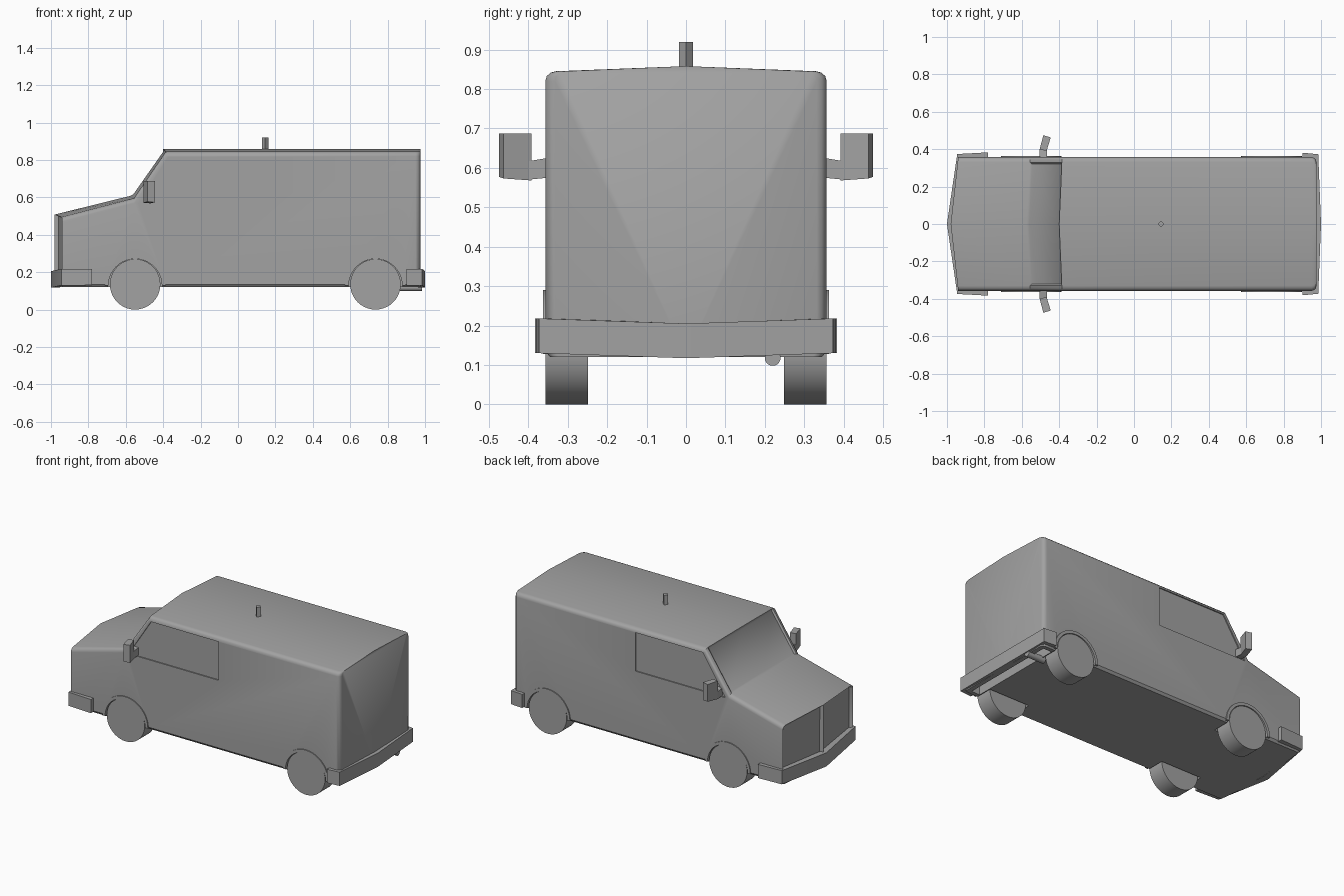
import bpy, bmesh, math
from math import sin, cos, pi, radians

if "Cube" in bpy.data.objects:
    bpy.data.objects.remove(bpy.data.objects["Cube"], do_unlink=True)

grey = bpy.data.materials.new("plain_grey")
grey.use_nodes = True
GREY = (0.36, 0.36, 0.36, 1)
grey.diffuse_color = GREY
grey.node_tree.nodes["Principled BSDF"].inputs["Base Color"].default_value = GREY

W = 0.357
WHEELS_X = (-0.55, 0.735)
WHEEL_Z = 0.135


def finish(name, bm, smooth=True):
    bmesh.ops.recalc_face_normals(bm, faces=bm.faces)
    mesh = bpy.data.meshes.new(name)
    bm.to_mesh(mesh)
    bm.free()
    ob = bpy.data.objects.new(name, mesh)
    bpy.context.collection.objects.link(ob)
    mesh.materials.append(grey)
    if smooth:
        shade(ob)
    return ob


def shade(ob):
    bpy.ops.object.select_all(action='DESELECT')
    ob.select_set(True)
    bpy.context.view_layer.objects.active = ob
    bpy.ops.object.shade_smooth_by_angle(angle=radians(35))


def loft(bm, rings, closed=False):
    """Skin a list of closed rings; optionally join the last to the first."""
    rows = [[bm.verts.new(p) for p in ring] for ring in rings]
    n = len(rows[0])
    pairs = list(zip(rows, rows[1:]))
    if closed:
        pairs.append((rows[-1], rows[0]))
    strips = [[bm.faces.new((a[i], a[(i + 1) % n], b[(i + 1) % n], b[i])) for i in range(n)]
              for a, b in pairs]
    return rows, strips


def prism(name, outline, y0, y1, smooth=True):
    """Extrude an x-z outline along y."""
    bm = bmesh.new()
    rows, _ = loft(bm, [[(x, y, z) for x, z in outline] for y in (y0, y1)])
    for row in rows:
        bm.faces.new(row)
    return finish(name, bm, smooth)


def disc(x, z, r, n=40):
    return [(x + r * cos(2 * pi * i / n), z + r * sin(2 * pi * i / n)) for i in range(n)]


def section(xc, xs, z_corner, width=W):
    """Closed body cross-section, bowed from xc in the middle to xs at the sides."""
    half = [(0.345, 0.12), (W, 0.135)]
    half += [(0.33 + 0.027 * cos(t), z_corner + 0.025 * sin(t))
             for t in (0, pi / 6, pi / 3, pi / 2)]
    ring = [(0, 0.12)] + half + [(0, z_corner + 0.038)] + [(-y, z) for y, z in reversed(half)]
    return [(xc + (xs - xc) * abs(y) / W, y * width / W, z) for y, z in ring]


# Body shell: nose, cowl, top of windscreen, then the rounded rear corners
stations = [section(-0.98, -0.94, 0.47), section(-0.575, -0.555, 0.57),
            section(-0.40, -0.385, 0.82)]
for t in (0, pi / 6, pi / 3, pi / 2):
    x = 0.95 + 0.025 * sin(t)
    stations.append(section(x, x, 0.82, W - 0.025 * (1 - cos(t))))
bm = bmesh.new()
rows, strips = loft(bm, stations)
n = len(rows[0])
top = n // 2
bm.faces.new(rows[-1])
nose = rows[0]
grilles = [bm.faces.new(nose[:top + 1]), bm.faces.new(nose[top:] + nose[:1])]
windscreen = [strips[1][top - 1], strips[1][top]]
bmesh.ops.recalc_face_normals(bm, faces=bm.faces)

# Recessed windscreen and split grille
bmesh.ops.inset_region(bm, faces=windscreen, thickness=0.014, depth=-0.008)
bmesh.ops.inset_individual(bm, faces=grilles, thickness=0.016, depth=-0.02)
body = finish("van_body", bm, smooth=False)

# Cutters for side windows, wheel wells and the slot by the rear bumper
window = [(-0.53, 0.57), (-0.37, 0.818), (0.11, 0.818), (0.11, 0.57)]
slot = [(0.885, 0.05), (0.945, 0.05), (0.945, 0.2), (0.885, 0.2)]
cutters = [prism("slot_cutter", slot, -0.32, 0.32, False)]
for s in (-1, 1):
    cutters.append(prism("window_cutter", window, s * 0.35, s * 0.45, False))
    for x in WHEELS_X:
        cutters.append(prism("well_cutter", disc(x, WHEEL_Z, 0.146), s * 0.235, s * 0.45, False))
bpy.context.view_layer.objects.active = body
for cutter in cutters:
    cutter.hide_render = True
    mod = body.modifiers.new("cut", 'BOOLEAN')
    mod.operation = 'DIFFERENCE'
    mod.object = cutter
    bpy.ops.object.modifier_apply(modifier=mod.name)
    bpy.data.objects.remove(cutter, do_unlink=True)
shade(body)

# Wheels and arch flares
for side, s in (("left", 1), ("right", -1)):
    for end, x in zip(("front", "rear"), WHEELS_X):
        prism(f"{end}_wheel_{side}", disc(x, WHEEL_Z, 0.135), s * 0.248, s * W)
        angles = [pi * i / 20 for i in range(21)]
        arch = [(x + r * cos(t), 0.128 + r * sin(t))
                for r, ts in ((0.162, angles), (0.143, angles[::-1])) for t in ts]
        prism(f"{end}_arch_{side}", arch, s * 0.345, s * 0.363)


def bumper(name, outer, inner):
    """Wrap-around bumper from half plans given side to centre."""
    bm = bmesh.new()
    full = [[(x, y) for x, y in h] + [(x, -y) for x, y in h[-2::-1]] for h in (outer, inner)]
    rings = []
    for (ox, oy), (ix, iy) in zip(*full):
        drop = 0.013 * (1 - abs(oy) / 0.38)
        lo, hi = 0.13 - drop, 0.218 - drop
        rings.append([(ox, oy, lo), (ox, oy, hi), (ix, iy, hi), (ix, iy, lo)])
    rows, _ = loft(bm, rings)
    bm.faces.new(rows[0])
    bm.faces.new(rows[-1])
    return finish(name, bm)


bumper("front_bumper", [(-0.78, 0.383), (-0.945, 0.374), (-1.0, 0)],
       [(-0.78, 0.35), (-0.92, 0.345), (-0.96, 0)])
bumper("rear_bumper", [(0.9, 0.381), (0.985, 0.373), (1.0, 0)],
       [(0.9, 0.35), (0.95, 0.34), (0.965, 0)])

# Side mirrors: short arm and upright angled head
for side, s in (("left", 1), ("right", -1)):
    for part, plan, base, tops in (
            ("arm", [(-0.505, 0.35), (-0.465, 0.35), (-0.465, 0.4), (-0.505, 0.4)],
             (0.575, 0.575, 0.57, 0.57), (0.625, 0.625, 0.617, 0.617)),
            ("head", [(-0.505, 0.397), (-0.467, 0.392), (-0.445, 0.463), (-0.485, 0.474)],
             (0.57, 0.568, 0.573, 0.577), (0.687,) * 4)):
        bm = bmesh.new()
        rows, _ = loft(bm, [[(x, s * y, z) for (x, y), z in zip(plan, zs)]
                            for zs in (base, tops)])
        for row in rows:
            bm.faces.new(row)
        finish(f"mirror_{part}_{side}", bm)


def rod(name, n, r, start, axis, length):
    """Cylinder along x or z from a start point."""
    bm = bmesh.new()
    rings = []
    for d in (0, length):
        ring = []
        for i in range(n):
            a, b = r * cos(2 * pi * i / n), r * sin(2 * pi * i / n)
            off = (d, a, b) if axis == "x" else (a, b, d)
            ring.append([p + q for p, q in zip(start, off)])
        rings.append(ring)
    rows, _ = loft(bm, rings)
    for row in rows:
        bm.faces.new(row)
    return finish(name, bm)


# Roof aerial and exhaust pipe
rod("roof_aerial", 4, 0.018, (0.145, 0, 0.85), "z", 0.069)
rod("exhaust_pipe", 20, 0.02, (0.86, 0.22, 0.118), "x", 0.125)
